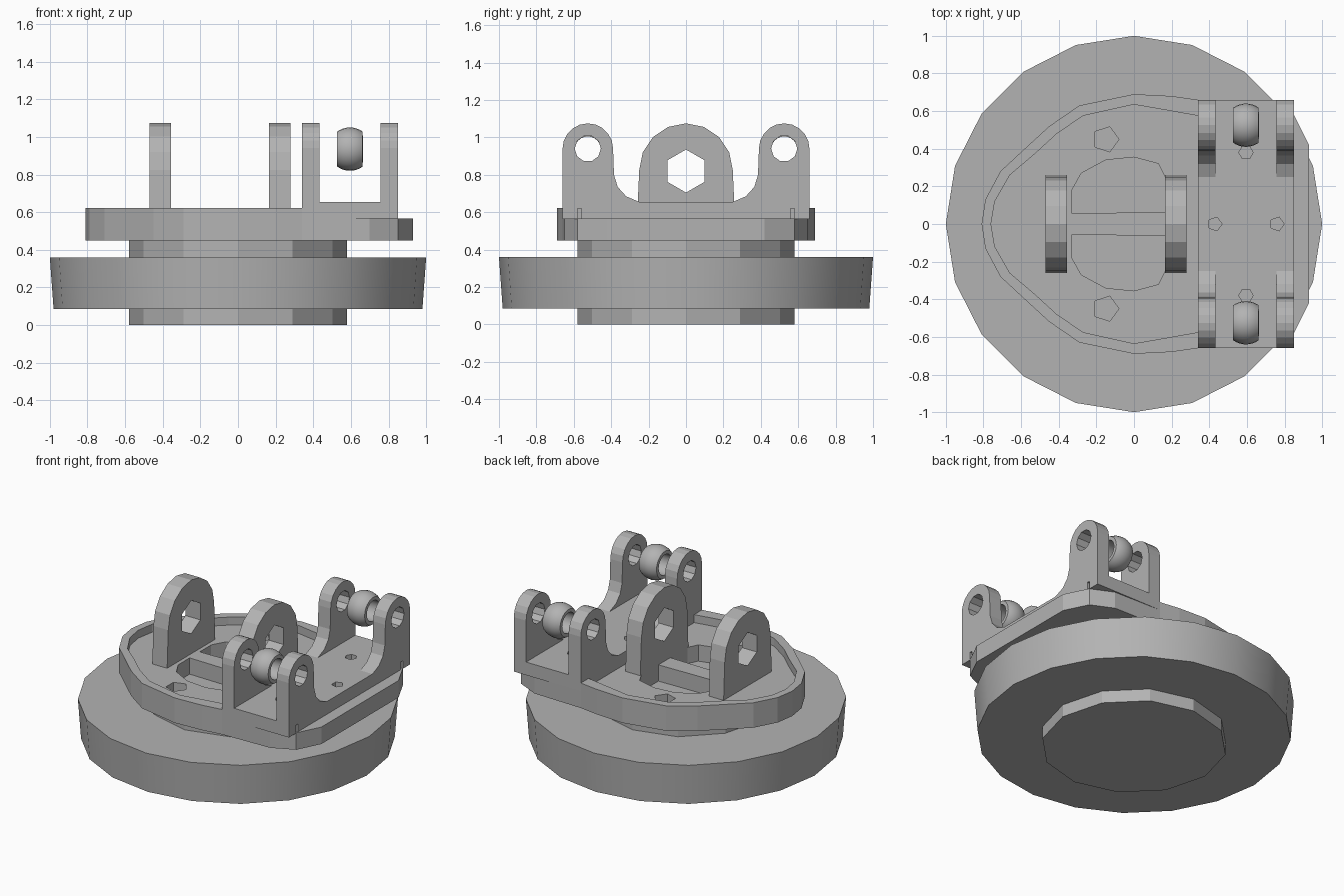
import bpy, bmesh
from math import pi, sin, cos, radians
from mathutils import Matrix

if "Cube" in bpy.data.objects:
    bpy.data.objects.remove(bpy.data.objects["Cube"])

grey = bpy.data.materials.new("machined_grey")
grey.use_nodes = True
grey.diffuse_color = (0.45, 0.45, 0.45, 1)
grey.node_tree.nodes["Principled BSDF"].inputs["Base Color"].default_value = grey.diffuse_color


def finish(name, bm, smooth=None):
    """Turn a bmesh into a named grey object."""
    bmesh.ops.remove_doubles(bm, verts=bm.verts, dist=0.0002)
    bmesh.ops.recalc_face_normals(bm, faces=bm.faces)
    me = bpy.data.meshes.new(name)
    bm.to_mesh(me)
    bm.free()
    me.materials.clear()
    me.materials.append(grey)
    ob = bpy.data.objects.new(name, me)
    bpy.context.collection.objects.link(ob)
    for p in me.polygons:
        p.use_smooth = False
    if smooth:
        bpy.ops.object.select_all(action='DESELECT')
        ob.select_set(True)
        bpy.context.view_layer.objects.active = ob
        bpy.ops.object.shade_smooth_by_angle(angle=radians(smooth))
    return ob


def slab(name, loops, low, high, axis='z', smooth=None):
    """Extrude an outline (first loop) with holes (other loops) along an axis."""
    cu = bpy.data.curves.new(name, 'CURVE')
    cu.dimensions, cu.fill_mode, cu.extrude = '2D', 'BOTH', (high - low) / 2
    for loop in loops:
        sp = cu.splines.new('POLY')
        sp.points.add(len(loop) - 1)
        for p, (u, v) in zip(sp.points, loop):
            p.co = (u, v, 0, 1)
        sp.use_cyclic_u = True
    tmp = bpy.data.objects.new(name, cu)
    bpy.context.collection.objects.link(tmp)
    dg = bpy.context.evaluated_depsgraph_get()
    me = bpy.data.meshes.new_from_object(tmp.evaluated_get(dg))
    bm = bmesh.new()
    bm.from_mesh(me)
    bpy.data.objects.remove(tmp)
    bpy.data.curves.remove(cu)
    bpy.data.meshes.remove(me)
    mid = (low + high) / 2
    for v in bm.verts:
        u, w, t = v.co
        v.co = (u, w, t + mid) if axis == 'z' else (t + mid, u, w)
    return finish(name, bm, smooth)


def ring(u, v, r, n, start=0.0, sweep=2 * pi):
    """Points on a full circle, or on an arc with both ends."""
    steps = n if sweep == 2 * pi else n - 1
    return [(u + r * cos(start + sweep * i / steps),
             v + r * sin(start + sweep * i / steps)) for i in range(n)]


def flip(loop):
    return [(u, -v) for u, v in reversed(loop)]


def drum(name, sides, r_low, r_high, low, high, smooth=None):
    bm = bmesh.new()
    bmesh.ops.create_cone(bm, cap_ends=True, segments=sides, radius1=r_low, radius2=r_high,
                          depth=high - low, matrix=Matrix.Translation((0, 0, (low + high) / 2))
                          @ Matrix.Rotation(pi / 2, 4, 'Z'))
    return finish(name, bm, smooth)


# Round base: wide flange around a faceted hub
drum("base_flange", 20, 0.98, 1.0, 0.085, 0.36, 30)
drum("hub", 12, 0.58, 0.58, 0, 0.455)

# Upper plate with two pockets and bolt holes
nose = [(-0.79, 0.13), (-0.71, 0.28), (-0.57, 0.41), (-0.45, 0.52), (-0.29, 0.63),
        (0, 0.69), (0.2, 0.68), (0.34, 0.66)]
tail = [(0.7, 0.65), (0.85, 0.58), (0.93, 0.42)]
half = [(-0.81, 0)] + nose + tail
outline = half + flip(half[1:])
pocket = [(-0.33, 0.055), (-0.33, 0.18), (-0.28, 0.27), (-0.15, 0.34), (0, 0.355),
          (0.13, 0.32), (0.165, 0.25), (0.165, 0.065)]
bolts = [ring(-0.15, s * 0.45, 0.07, 5) for s in (1, -1)]
slab("upper_plate", [outline, pocket, flip(pocket)] + bolts, 0.45, 0.567)

# Raised rim around the rounded side of the plate
inner = [(-0.74, 0.12), (-0.66, 0.26), (-0.53, 0.37), (-0.41, 0.48), (-0.27, 0.575),
         (0, 0.635), (0.2, 0.6), (0.34, 0.575)]
outer_rim = flip(nose) + [(-0.81, 0)] + nose
inner_rim = flip(inner) + [(-0.76, 0)] + inner
slab("plate_rim", [outer_rim + inner_rim[::-1]], 0.56, 0.622)

# Pair of large lugs with a cross bore
lug = [(-0.262, 0.56), (0.262, 0.56)] + ring(0, 0.825, 0.25, 9, 0, pi)
for name, low in (("right_lug", -0.47), ("left_lug", 0.165)):
    slab(name, [lug, ring(0, 0.82, 0.115, 6, pi / 2)], low, low + 0.113, 'x')

# Bracket base, notched at the bottom of its outer edge
screws = [ring(0.595, s * 0.38, 0.038, 6) for s in (1, -1)]
screws += [ring(x, 0, 0.038, 5) for x in (0.43, 0.76)]
edge = [(0.85, 0.56), (0.82, 0.56), (0.82, 0.58), (0.85, 0.58), (0.85, 0.66), (0.34, 0.66)]
slab("bracket_foot", [edge + flip(edge)] + screws, 0.565, 0.62)
edge = [(0.85, 0.66), (0.34, 0.66)]
slab("bracket_base", [edge + flip(edge)] + screws, 0.62, 0.655)

# Four bracket ears with rounded tops and a fillet at the root
ear = [(0.25, 0.655), (0.66, 0.655)] + ring(0.525, 0.94, 0.135, 11, 0, pi)
ear += [(0.385, 0.8), (0.365, 0.735), (0.32, 0.685)]
bore = ring(0.525, 0.94, 0.07, 10)
for side, mirror in (("back", False), ("front", True)):
    loops = [flip([(v, u) for u, v in l]) if mirror else l for l in (ear, bore)]
    if mirror:
        loops = [[(-u, v) for u, v in l] for l in (ear, bore)]
    for name, low in (("inner", 0.34), ("outer", 0.757)):
        slab(f"{side}_{name}_ear", loops, low, low + 0.093, 'x')

# Hollow spherical bushings between the ears
section = [(0.115 * sin(a), 0.115 * cos(a)) for a in [radians(d) for d in range(-36, 37, 9)]]
section += [(0.068, 0.07), (-0.068, 0.07)]
for name, y in (("back_bushing", 0.525), ("front_bushing", -0.525)):
    bm = bmesh.new()
    vs = [bm.verts.new((0.595 + u, y, 0.935 + r)) for u, r in section]
    es = [bm.edges.new((vs[i - 1], vs[i])) for i in range(len(vs))]
    bmesh.ops.spin(bm, geom=vs + es, cent=(0.595, y, 0.935), axis=(1, 0, 0),
                   angle=2 * pi, steps=24, use_duplicate=False)
    finish(name, bm, 35)
